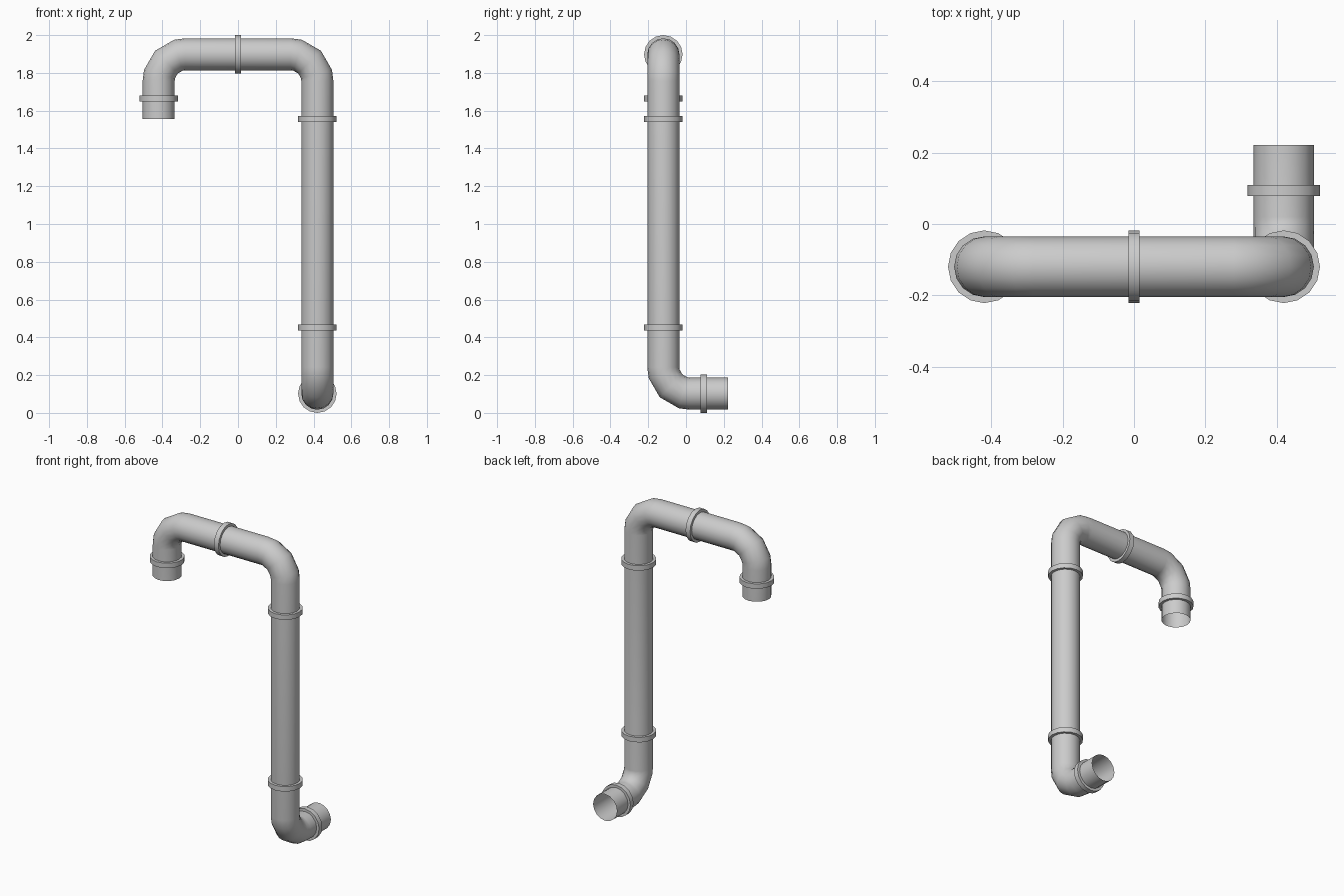
import bpy, bmesh, math
from mathutils import Vector, Matrix

if "Cube" in bpy.data.objects:
    bpy.data.objects.remove(bpy.data.objects["Cube"])

SIDES = 16
PIPE_R, COLLAR_R, COLLAR_W = 0.085, 0.102, 0.032
BEND_R = 0.14
BEND_ANGLES = (0, 15, 45, 75, 90)


def finish(name, bm):
    mesh = bpy.data.meshes.new(name)
    bm.normal_update()
    bm.to_mesh(mesh)
    bm.free()
    obj = bpy.data.objects.new(name, mesh)
    bpy.context.collection.objects.link(obj)
    bpy.context.view_layer.objects.active = obj
    obj.select_set(True)
    bpy.ops.object.shade_smooth_by_angle(angle=math.radians(40))
    obj.select_set(False)


def route(corners):
    """Path of (point, tangent), rounding every inner corner."""
    pts = [Vector(c) for c in corners]
    path = [(pts[0], (pts[1] - pts[0]).normalized())]
    for a, b, c in zip(pts, pts[1:], pts[2:]):
        d1, d2 = (b - a).normalized(), (c - b).normalized()
        centre = b - d1 * BEND_R + d2 * BEND_R
        for deg in BEND_ANGLES:
            s, k = math.sin(math.radians(deg)), math.cos(math.radians(deg))
            path.append((centre + BEND_R * (d1 * s - d2 * k), d1 * k + d2 * s))
    path.append((pts[-1], (pts[-1] - pts[-2]).normalized()))
    return path


def tube(name, path):
    """Open tube swept along the path."""
    bm = bmesh.new()
    tan = path[0][1]
    u = tan.orthogonal().normalized()
    previous = None
    for p, t in path:
        u = tan.rotation_difference(t) @ u
        tan = t
        v = t.cross(u)
        ring = []
        for i in range(SIDES):
            a = math.tau * i / SIDES
            ring.append(bm.verts.new(p + PIPE_R * (u * math.cos(a) + v * math.sin(a))))
        if previous:
            for i in range(SIDES):
                j = (i + 1) % SIDES
                bm.faces.new((previous[i], previous[j], ring[j], ring[i]))
        previous = ring
    finish(name, bm)


def collar(name, loc, axis):
    """Flat ring around the pipe."""
    bm = bmesh.new()
    turn = {'X': Matrix.Rotation(math.pi / 2, 4, 'Y'),
            'Y': Matrix.Rotation(-math.pi / 2, 4, 'X'),
            'Z': Matrix.Identity(4)}[axis]
    place = Matrix.Translation(loc) @ turn
    h = COLLAR_W / 2
    profile = ((PIPE_R, -h), (COLLAR_R, -h), (COLLAR_R, h), (PIPE_R, h))
    rings = []
    for i in range(SIDES):
        a = math.tau * i / SIDES
        rings.append([bm.verts.new(place @ Vector((r * math.cos(a), r * math.sin(a), z)))
                      for r, z in profile])
    for i in range(SIDES):
        p, q = rings[i], rings[(i + 1) % SIDES]
        for k in range(3):
            bm.faces.new((p[k], q[k], q[k + 1], p[k + 1]))
    finish(name, bm)


X, Y, TOP, LOW = 0.42, -0.12, 1.898, 0.102

# Main pipe: short drop, top run, long drop, outlet to the back
tube("pipe", route([(-X, Y, 1.557), (-X, Y, TOP), (X, Y, TOP), (X, Y, LOW), (X, 0.222, LOW)]))

# Joint collars
collar("inlet_collar", (-X, Y, 1.664), 'Z')
collar("top_collar", (0, Y, TOP), 'X')
collar("upper_collar", (X, Y, 1.556), 'Z')
collar("lower_collar", (X, Y, 0.453), 'Z')
collar("outlet_collar", (X, 0.094, LOW), 'Y')
